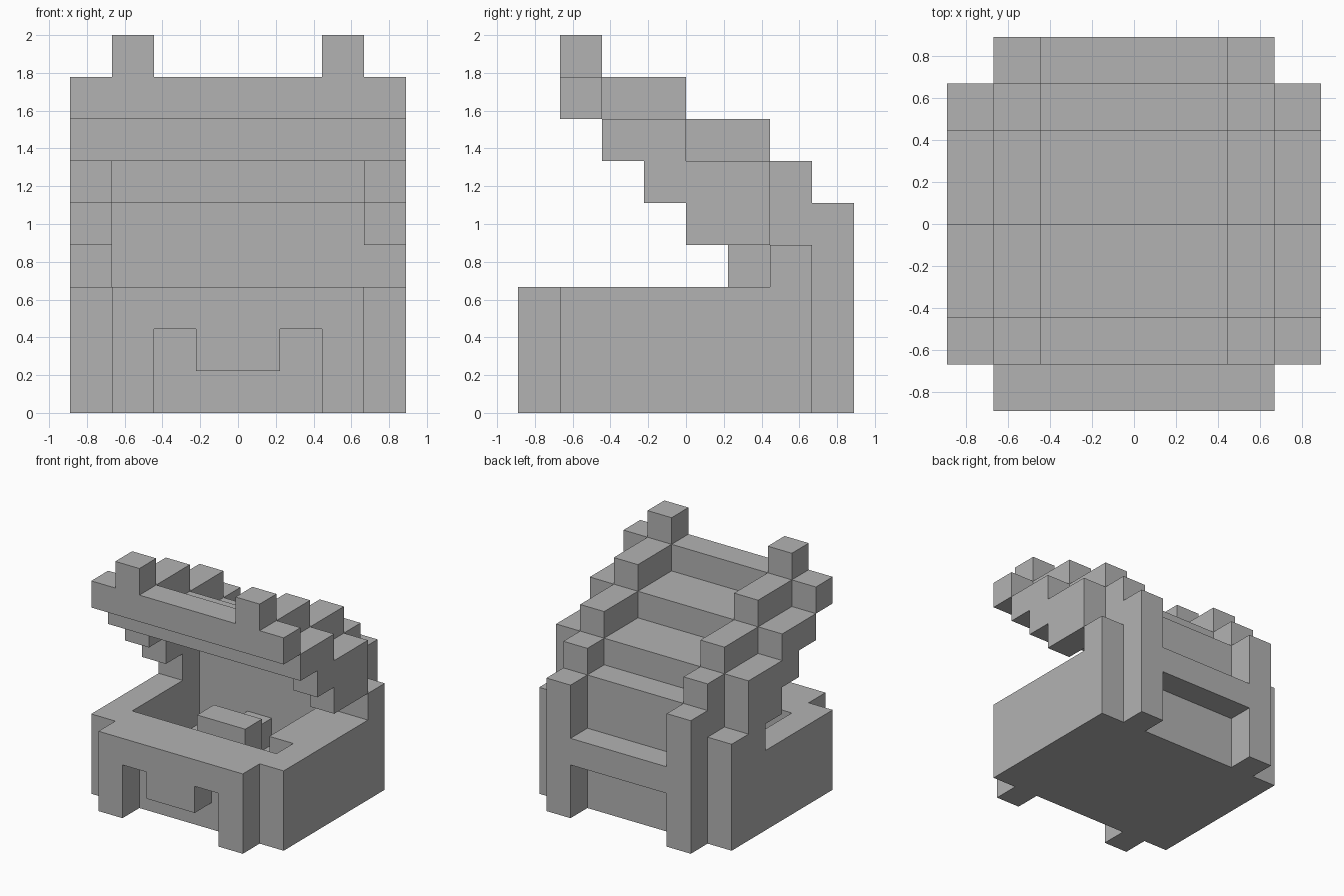
import bpy
import bmesh
from mathutils import Vector

U = 2 / 9  # size of one block

cube = bpy.data.objects.get("Cube")
if cube:
    bpy.data.objects.remove(cube, do_unlink=True)

grey = bpy.data.materials.new("stone_grey")
grey.use_nodes = True
colour = (0.45, 0.45, 0.45, 1)
grey.diffuse_color = colour
grey.node_tree.nodes["Principled BSDF"].inputs["Base Color"].default_value = colour


def cells(box):
    x0, x1, y0, y1, z0, z1 = box
    return {(x, y, z) for x in range(x0, x1) for y in range(y0, y1) for z in range(z0, z1)}


def mirrored(box):
    return (-box[1], -box[0]) + tuple(box[2:])


def build(name, boxes, mirror=False, holes=()):
    """Join block ranges (x0, x1, y0, y1, z0, z1) into one clean outer shell."""
    solid = set()
    for box in boxes:
        solid |= cells(box)
        if mirror:
            solid |= cells(mirrored(box))
    for box in holes:
        solid -= cells(box)
    bm = bmesh.new()
    for cell in sorted(solid):
        for axis in range(3):
            for side in (0, 1):
                step = [0, 0, 0]
                step[axis] = 2 * side - 1
                if tuple(c + s for c, s in zip(cell, step)) in solid:
                    continue
                corners = []
                for a, b in ((0, 0), (1, 0), (1, 1), (0, 1)):
                    p = Vector(cell)
                    p[axis] += side
                    p[(axis + 1) % 3] += a
                    p[(axis + 2) % 3] += b
                    corners.append(bm.verts.new(p * U))
                bm.faces.new(corners if side else corners[::-1])
    bmesh.ops.remove_doubles(bm, verts=bm.verts, dist=0.001)
    bmesh.ops.dissolve_limit(bm, angle_limit=0.01, verts=bm.verts, edges=bm.edges)
    mesh = bpy.data.meshes.new(name)
    bm.to_mesh(mesh)
    bm.free()
    mesh.materials.append(grey)
    obj = bpy.data.objects.new(name, mesh)
    bpy.context.collection.objects.link(obj)
    return obj


# Hollow lower box
build("chest_body", [(-4, 4, -3, 3, 0, 3)], holes=[(-3, 3, -2, 2, 1, 3)])

# Front frame with legs and latch plate
build("front_frame", [(-3, 3, -4, -3, 2, 3), (2, 3, -4, -3, 0, 3), (-1, 1, -4, -3, 1, 3)],
      mirror=True)

# Back frame with tall posts and a cross bar
build("back_frame", [(2, 3, 3, 4, 0, 5), (-2, 2, 3, 4, 2, 3)], mirror=True)

# Hinge blocks, longer on the -x side
build("hinge_blocks", [(3, 4, 2, 3, 3, 4), (-4, -3, 1, 3, 3, 4)])

# Back wall and the stepped panels of the open lid
build("lid_panels", [(-3, 3, 2, 3, 3, 5), (-3, 3, 0, 2, 5, 6), (-3, 3, -2, 0, 6, 7)])

# Lid side walls
build("lid_sides", [(3, 4, -2, 0, 6, 7), (3, 4, -1, 2, 5, 6), (3, 4, 0, 2, 4, 5)], mirror=True)

# Front lip of the lid with two raised corner blocks
build("lid_lip", [(-4, 4, -3, -2, 7, 8), (2, 3, -3, -2, 8, 9)], mirror=True)

# Raised bands stepping down the lid
build("lid_bands", [(2, 3, -2, 0, 7, 8), (2, 3, 0, 2, 6, 7), (2, 3, 2, 3, 5, 6)], mirror=True)

# Contents of the chest
build("large_content_block", [(-1, 1, -1, 0, 1, 3)])
build("small_content_block", [(-1, 0, 1, 2, 1, 2)])
build("side_content_block", [(2, 3, -1, 2, 1, 3)])
